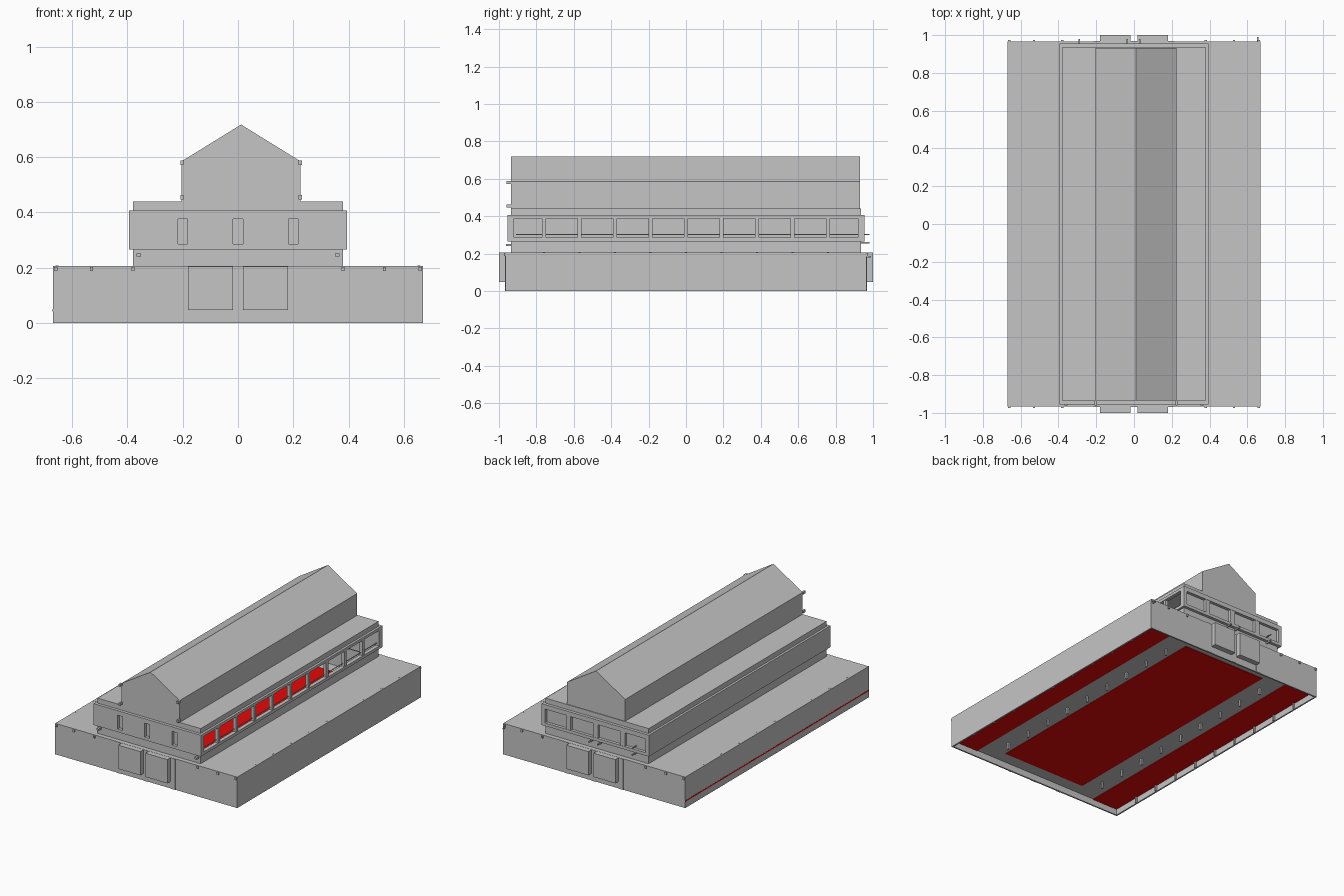
import bpy

cube = bpy.data.objects.get("Cube")
if cube:
    bpy.data.objects.remove(cube, do_unlink=True)


def material(name, color):
    m = bpy.data.materials.new(name)
    m.use_nodes = True
    m.diffuse_color = color
    m.node_tree.nodes["Principled BSDF"].inputs["Base Color"].default_value = color
    return m


GREY = material("concrete grey", (0.56, 0.56, 0.56, 1))
RED = material("platform red", (0.95, 0.003, 0.003, 1))


def mesh(name, verts, faces, mat):
    me = bpy.data.meshes.new(name)
    me.from_pydata(verts, [], faces)
    me.materials.append(mat)
    ob = bpy.data.objects.new(name, me)
    bpy.context.collection.objects.link(ob)
    return ob


def box(name, x, y, z, mat=GREY):
    """Box from (low, high) pairs on each axis."""
    x, y, z = sorted(x), sorted(y), sorted(z)
    verts = [(a, b, c) for a in x for b in y for c in z]
    faces = [(0, 1, 3, 2), (4, 6, 7, 5), (0, 4, 5, 1), (2, 3, 7, 6), (0, 2, 6, 4), (1, 5, 7, 3)]
    return mesh(name, verts, faces, mat)


def around(c, half):
    return (c - half, c + half)


HX, HY = 0.67, 0.965        # lower storey half sizes
MX, MY = 0.38, 0.935        # clerestory half sizes
BX, BY = 0.395, 0.955       # band half sizes
T = 0.01                    # wall thickness
ROOF = 0.205
bays = [-0.95 + 0.19 * i for i in range(1, 10)]

# Lower storey: walls, roofs and red platforms
for s in (-1, 1):
    box("lower_side_wall", (s * (HX - T), s * HX), (-HY, HY), (0, ROOF))
    box("lower_end_wall", (-HX, HX), (s * (HY - T), s * HY), (0, ROOF))
    box("lower_side_roof", (s * MX, s * HX), (-HY, HY), (ROOF - T, ROOF + 0.001))
    box("lower_end_roof", (-MX, MX), (s * MY, s * HY), (ROOF - T, ROOF + 0.001))
    box("side_platform", (s * 0.47, s * (HX - T)), (-HY + T, HY - T), (0.04, 0.055), RED)
box("track_floor", (-0.475, 0.475), (-HY + T, HY - T), (0.044, 0.05))
box("centre_platform", (-0.31, 0.31), (-0.87, 0.87), (0.04, 0.055), RED)
box("platform_edge_line", (-HX - 0.001, -HX), (-HY, HY), (0.042, 0.05), RED)

# Columns below the clerestory and along the outer walls
for y in bays:
    for s in (-1, 1):
        box("hall_column", around(s * MX, 0.006), around(y, 0.006), (0, ROOF))
        box("wall_column", around(s * 0.655, 0.005), around(y, 0.005), (0, ROOF + 0.002))

# End entrances with projecting doors and pillars
for s in (-1, 1):
    for x in (-0.1, 0.1):
        box("entrance_door", around(x, 0.081), (s * HY, s * 1.0), (0.047, ROOF))
    for x in (-0.198, 0, 0.198):
        box("entrance_pillar", around(x, 0.017), (s * (HY - T), s * (HY + 0.003)), (0, ROOF))

# Clerestory walls and flat roof
for s in (-1, 1):
    box("clerestory_end_wall", (-MX, MX), (s * (MY - T), s * MY), (ROOF, 0.44))
    box("clerestory_roof", (s * 0.2, s * MX), (-MY, MY), (0.43, 0.44))
    box("clerestory_sill_wall", (s * (MX - T), s * MX), (-MY, MY), (ROOF, 0.28))
    box("clerestory_head_wall", (s * (MX - T), s * MX), (-MY, MY), (0.39, 0.44))

# Left side: open window band of rails and posts
for z in ((0.265, 0.285), (0.388, 0.407)):
    box("window_rail", (MX - T, BX), (-BY, BY), z)
for y in bays:
    box("window_post", (MX - T, BX - 0.004), around(y, 0.011), (0.28, 0.39))
for s in (-1, 1):
    box("window_end_post", (MX - T, BX), (s * 0.92, s * BY), (0.265, 0.407))
box("window_handrail", (MX - 0.004, MX), (-0.91, 0.93), (0.3, 0.304))

# Right side: closed band
box("closed_side_band", (-BX, -MX + T), (-BY, BY), (0.265, 0.407))

# Front band: solid sheet with three slots
for z in ((0.265, 0.285), (0.377, 0.407)):
    box("front_band_rail", (-BX, BX), (-BY, -MY), z)
edges = [-BX, -0.218, -0.182, -0.018, 0.018, 0.182, 0.218, BX]
for a, b in zip(edges[::2], edges[1::2]):
    box("front_band_panel", (a, b), (-BY, -MY), (0.285, 0.377))

# Back band: rails and posts
for z in ((0.265, 0.285), (0.377, 0.407)):
    box("back_band_rail", (-BX, BX), (MY, BY), z)
for x in (-0.2, 0, 0.2):
    box("back_band_post", around(x, 0.018), (MY, BY - 0.002), (0.28, 0.38))

# Gabled upper hall, open underneath
L, R, EAVE, TOP, PEAK = -0.203, 0.225, 0.585, 0.717, 0.011
profile = [(L, 0.43), (L, EAVE), (PEAK, TOP), (R, EAVE), (R, 0.43)]
n = len(profile)
verts = [(x, y, z) for y in (-MY, MY - 0.005) for x, z in profile]
faces = [(i, i + n, i + n + 1, i + 1) for i in range(n - 1)]
faces += [tuple(range(n)), tuple(reversed(range(n, 2 * n)))]
hall = mesh("gabled_hall", verts, faces, GREY)
shell = hall.modifiers.new("shell", "SOLIDIFY")
shell.thickness = 0.002
shell.offset = 0

# Small brackets on the end walls
for s in (-1, 1):
    for x in (-0.66, -0.53, -0.38, 0.38, 0.53, 0.66):
        box("eave_bracket", around(x, 0.006), (s * HY, s * (HY + 0.008)), (0.187, 0.203))
for x in (L, R):
    for z in (0.455, 0.58):
        box("gable_bracket", around(x, 0.006), (-0.96, -MY), around(z, 0.008))
for x in (-0.36, 0.36):
    box("band_bracket", around(x, 0.008), (-0.962, -MY), (0.24, 0.252))

# Rods projecting from the back
for x in (-0.29, -0.035, 0.03):
    box("back_rod", around(x, 0.004), (MY, 0.98), (0.253, 0.262))
box("back_upper_rod", around(-0.29, 0.003), (MY, 0.98), (0.3, 0.305))
box("corner_rod", around(0.655, 0.003), (HY, 0.99), (0.18, 0.186))
